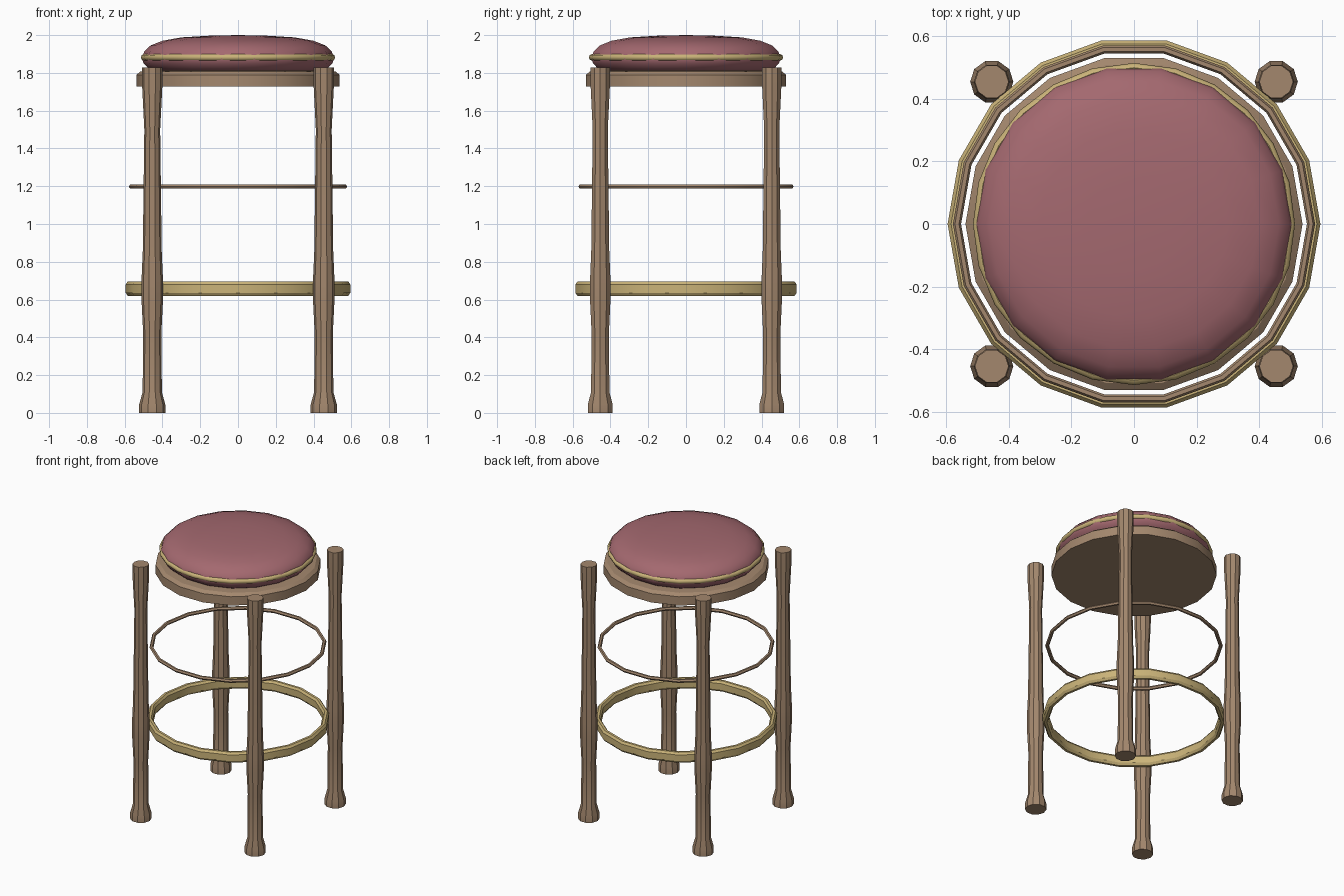
import bpy
import bmesh
from math import cos, sin, tau, radians

cube = bpy.data.objects.get("Cube")
if cube:
    bpy.data.objects.remove(cube, do_unlink=True)


def material(name, colour):
    mat = bpy.data.materials.new(name)
    mat.use_nodes = True
    mat.diffuse_color = (*colour, 1)
    mat.node_tree.nodes["Principled BSDF"].inputs["Base Color"].default_value = (*colour, 1)
    return mat


wood = material("warm brown wood", (0.37, 0.245, 0.155))
fabric = material("dusty rose fabric", (0.37, 0.14, 0.16))
brass = material("pale brass", (0.59, 0.45, 0.19))


def lathe(name, profile, sides, mat, ring=False, centre=(0, 0), angle=30):
    """Turn (radius, height) points about z; ring closes the profile, else the ends are capped."""
    bm = bmesh.new()
    loops = []
    for r, z in profile:
        if r == 0:
            loops.append([bm.verts.new((0, 0, z))] * sides)
        else:
            loops.append([bm.verts.new((r * cos(tau * i / sides), r * sin(tau * i / sides), z))
                          for i in range(sides)])
    pairs = list(zip(loops, loops[1:]))
    if ring:
        pairs.append((loops[-1], loops[0]))
    for a, b in pairs:
        for i in range(sides):
            j = (i + 1) % sides
            corners = list(dict.fromkeys((a[i], a[j], b[j], b[i])))
            bm.faces.new(corners)
    if not ring:
        for loop, r in ((loops[0], profile[0][0]), (loops[-1], profile[-1][0])):
            if r > 0:
                bm.faces.new(loop)
    bmesh.ops.recalc_face_normals(bm, faces=bm.faces)
    mesh = bpy.data.meshes.new(name)
    bm.to_mesh(mesh)
    bm.free()
    mesh.materials.append(mat)
    obj = bpy.data.objects.new(name, mesh)
    obj.location = (*centre, 0)
    bpy.context.collection.objects.link(obj)
    bpy.ops.object.select_all(action="DESELECT")
    obj.select_set(True)
    bpy.context.view_layer.objects.active = obj
    bpy.ops.object.shade_smooth_by_angle(angle=radians(angle))
    return obj


def tube(radius, height, half_width, half_height, sides):
    """Oval cross-section for a ring."""
    return [(radius + half_width * cos(tau * i / sides),
             height + half_height * sin(tau * i / sides)) for i in range(sides)]


# Four turned legs with flared feet
leg_profile = [(0.069, 0), (0.069, 0.045), (0.051, 0.11), (0.048, 0.42), (0.057, 0.6),
               (0.057, 0.7), (0.05, 0.86), (0.042, 1.5), (0.053, 1.72), (0.054, 1.828)]
for front, y in (("front", -0.454), ("back", 0.454)):
    for side, x in (("right", -0.454), ("left", 0.454)):
        lathe(f"{front}_{side}_leg", leg_profile, 10, wood, centre=(x, y))

# Broad foot ring and thin upper ring
foot_profile = [(0.595, 0.636), (0.595, 0.68), (0.584, 0.695), (0.567, 0.695),
                (0.556, 0.68), (0.556, 0.636), (0.567, 0.62), (0.584, 0.62)]
lathe("foot_ring", foot_profile, 18, brass, ring=True)
lathe("upper_ring", tube(0.565, 1.198, 0.013, 0.013, 6), 18, wood, ring=True)

# Seat base
lathe("seat_base", [(0.538, 1.727), (0.538, 1.79), (0.515, 1.808), (0.45, 1.812)], 18, wood)

# Domed cushion and its piping
cushion_profile = [(0.45, 1.808), (0.475, 1.825), (0.5, 1.85), (0.51, 1.882), (0.495, 1.915),
                   (0.463, 1.945), (0.4, 1.97), (0.3, 1.988), (0.15, 1.997), (0, 2)]
lathe("cushion", cushion_profile, 18, fabric, angle=60)
lathe("cushion_piping", tube(0.499, 1.882, 0.015, 0.017, 8), 24, brass, ring=True, angle=50)
